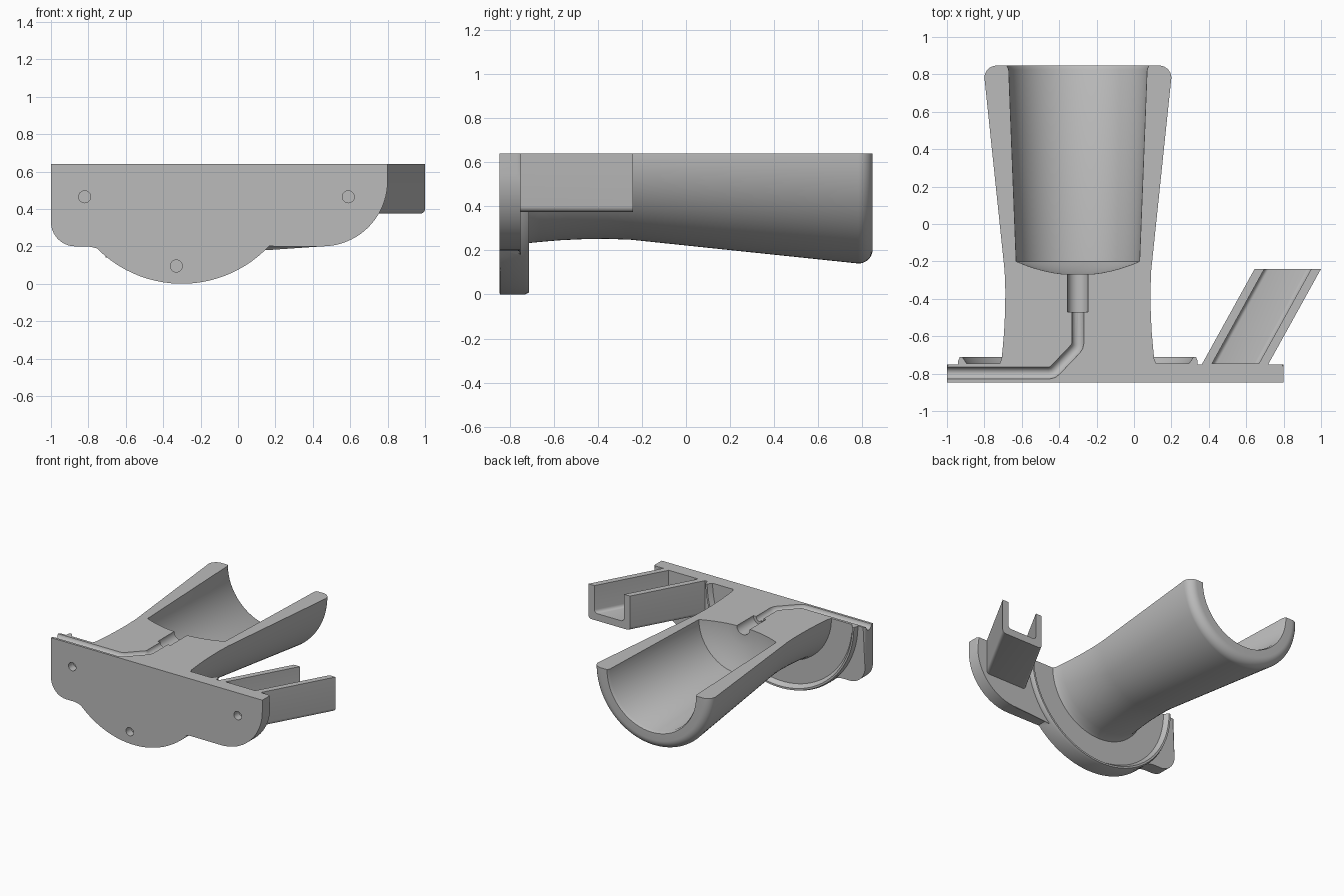
import bpy, bmesh
from math import sin, cos, pi, radians
from mathutils import Matrix, Vector

if "Cube" in bpy.data.objects:
    bpy.data.objects.remove(bpy.data.objects["Cube"], do_unlink=True)

AXIS_X, TOP = -0.3, 0.64        # barrel axis, flat cut plane
FRONT, BACK = -0.847, 0.847

grey = bpy.data.materials.new("plain_grey")
grey.use_nodes = True
colour = (0.5, 0.5, 0.5, 1)
grey.diffuse_color = colour
grey.node_tree.nodes["Principled BSDF"].inputs["Base Color"].default_value = colour


def arc(cx, cy, r, a0, a1, n):
    angles = [radians(a0 + (a1 - a0) * i / n) for i in range(n + 1)]
    return [(cx + r * cos(a), cy + r * sin(a)) for a in angles]


def to_object(name, bm):
    bmesh.ops.remove_doubles(bm, verts=bm.verts, dist=0.0001)
    bmesh.ops.recalc_face_normals(bm, faces=bm.faces)
    mesh = bpy.data.meshes.new(name)
    bm.to_mesh(mesh)
    bm.free()
    mesh.materials.append(grey)
    obj = bpy.data.objects.new(name, mesh)
    bpy.context.scene.collection.objects.link(obj)
    return obj


def revolve(name, profile, steps=96):
    """Spin (radius, y) points around the barrel axis."""
    bm = bmesh.new()
    centre = Vector((AXIS_X, 0, TOP))
    turn = Matrix.Rotation(pi / steps, 3, 'Y')
    verts = [bm.verts.new(centre + turn @ Vector((r, y, 0))) for r, y in profile]
    edges = [bm.edges.new(pair) for pair in zip(verts, verts[1:])]
    bmesh.ops.spin(bm, geom=verts + edges, cent=centre, axis=(0, 1, 0),
                   angle=2 * pi, steps=steps, use_merge=False)
    return to_object(name, bm)


def prism(name, outline, y0, y1, shear=0, round_back=0):
    """Extrude an (x, z) outline along y, optionally leaning in x."""
    bm = bmesh.new()
    rings = [[bm.verts.new((x + shear * (y - y1), y, z)) for x, z in outline]
             for y in (y0, y1)]
    caps = [bm.faces.new(ring) for ring in rings]
    n = len(outline)
    for i in range(n):
        j = (i + 1) % n
        bm.faces.new((rings[0][i], rings[0][j], rings[1][j], rings[1][i]))
    if round_back:
        bmesh.ops.bevel(bm, geom=list(caps[1].edges), offset=round_back,
                        segments=4, profile=0.5, affect='EDGES')
    return to_object(name, bm)


def trough(x0, x1, z0, r):
    """Upright outline with rounded bottom corners, open past the cut plane."""
    return ([(x0, TOP + 0.1)] + arc(x0 + r, z0 + r, r, 180, 270, 5)
            + arc(x1 - r, z0 + r, r, 270, 360, 5) + [(x1, TOP + 0.1)])


def combine(target, tool, operation):
    tool.hide_render = True
    mod = target.modifiers.new(operation, 'BOOLEAN')
    mod.operation, mod.object, mod.solver = operation, tool, 'EXACT'
    bpy.context.view_layer.update()
    graph = bpy.context.evaluated_depsgraph_get()
    mesh = bpy.data.meshes.new_from_object(target.evaluated_get(graph))
    target.modifiers.clear()
    target.data = mesh
    bpy.data.objects.remove(tool, do_unlink=True)


# Tapered barrel with a rounded mouth and a flared foot
body = revolve("barrel_and_mount", [
    (0, -0.8), (0.42, -0.8), (0.42, -0.75), (0.408, -0.72), (0.402, -0.66),
    (0.395, -0.58), (0.39, -0.48), (0.388, -0.36), (0.392, -0.25)]
    + arc(0.435, BACK - 0.065, 0.065, 0, 90, 8) + [(0, BACK)])

# Mounting plate
plate = prism("plate", [(-1, TOP + 0.1)]
              + arc(-0.87, 0.33, 0.13, 180, 270, 10)
              + arc(-0.82, 0, 0.2, 90, 50, 8)
              + arc(AXIS_X, TOP, 0.636, 233, 316.3, 32)
              + arc(0.45, 0.55, 0.35, 270, 360, 20)
              + [(0.8, TOP + 0.1)], FRONT, -0.75, round_back=0.02)

# Round base with a raised lip
base = revolve("base", [
    (0, -0.843), (0.64, -0.843), (0.64, -0.73), (0.632, -0.712),
    (0.618, -0.712), (0.595, -0.745), (0, -0.745)])

# Leaning channel bracket
LEAN, END = 0.553, -0.24
bracket = prism("bracket", trough(0.645, 1.0, 0.375, 0.025), -0.8, END, LEAN)

for part in (plate, base, bracket):
    combine(body, part, 'UNION')

# Bracket slot: reaches past the open end
reach = 0.1
slot = prism("slot", trough(0.697 + LEAN * reach, 0.948 + LEAN * reach, 0.43, 0.025),
             -0.745, END + reach, LEAN)

# Barrel bore, dished floor and socket
dish = [(0.33 * t, -0.272 + 0.072 * t * t) for t in (1, 0.85, 0.7, 0.55, 0.4, 0.25)]
bore = revolve("bore", [(0, 1), (0.38, 1), (0.38, BACK), (0.37, 0.825)] + dish
               + [(0.055, -0.268), (0.055, -0.47), (0, -0.47)])

# Bent tube passage from the socket to the plate edge
curve = bpy.data.curves.new("passage", 'CURVE')
curve.dimensions = '3D'
curve.bevel_depth, curve.bevel_resolution = 0.032, 6
curve.use_fill_caps = True
path = [(AXIS_X, -0.4), (AXIS_X, -0.635), (-0.304, -0.655), (-0.315, -0.67),
        (-0.42, -0.78), (-0.435, -0.792), (-0.455, -0.797), (-1.1, -0.797)]
spline = curve.splines.new('POLY')
spline.points.add(len(path) - 1)
for point, (x, y) in zip(spline.points, path):
    point.co = (x, y, TOP, 1)
helper = bpy.data.objects.new("passage_path", curve)
bpy.context.scene.collection.objects.link(helper)
bpy.context.view_layer.update()
tube = bmesh.new()
tube.from_mesh(helper.evaluated_get(bpy.context.evaluated_depsgraph_get()).to_mesh())
bpy.data.objects.remove(helper, do_unlink=True)
passage = to_object("passage", tube)

# Blind screw holes
holes = [prism("hole", arc(x, z, 0.032, 0, 345, 23), FRONT - 0.1, FRONT + 0.06)
         for x, z in ((-0.82, 0.465), (0.59, 0.465), (-0.33, 0.095))]

# Flat cut through the axis
lid = prism("lid", [(-2, TOP), (2, TOP), (2, 2), (-2, 2)], -2, 2)

for cutter in [slot, bore, passage] + holes + [lid]:
    combine(body, cutter, 'DIFFERENCE')

bpy.ops.object.select_all(action='DESELECT')
body.select_set(True)
bpy.context.view_layer.objects.active = body
bpy.ops.object.shade_smooth_by_angle(angle=radians(30))
